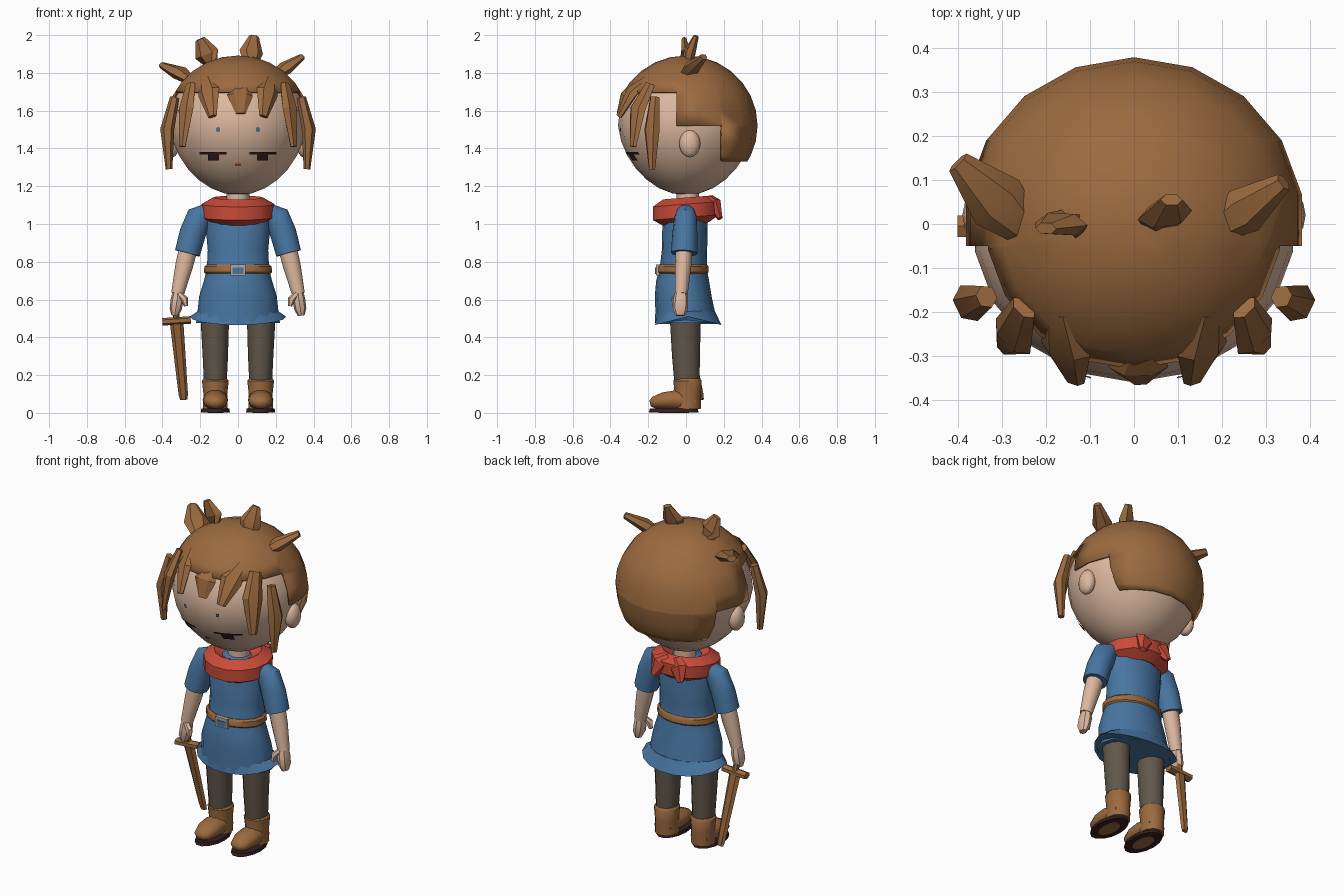
import bpy, bmesh, math
from mathutils import Vector

cube = bpy.data.objects.get("Cube")
if cube:
    bpy.data.objects.remove(cube, do_unlink=True)


def material(name, *rgb):
    m = bpy.data.materials.new(name)
    m.use_nodes = True
    m.diffuse_color = (*rgb, 1)
    bsdf = next(n for n in m.node_tree.nodes if n.type == 'BSDF_PRINCIPLED')
    bsdf.inputs["Base Color"].default_value = (*rgb, 1)
    bsdf.inputs["Roughness"].default_value = 0.9
    return m


BROWN = material("chestnut brown", .33, .145, .05)
SKIN = material("skin", .72, .48, .35)
BLUE = material("tunic blue", .065, .18, .36)
RED = material("scarf red", .58, .07, .04)
GREY = material("trouser grey", .12, .095, .07)
DARK = material("dark maroon", .035, .014, .016)
METAL = material("buckle grey", .45, .40, .36)


def finish(name, bm, mat, angle=40):
    bmesh.ops.recalc_face_normals(bm, faces=bm.faces[:])
    mesh = bpy.data.meshes.new(name)
    bm.to_mesh(mesh)
    bm.free()
    obj = bpy.data.objects.new(name, mesh)
    bpy.context.collection.objects.link(obj)
    mesh.materials.append(mat)
    bpy.ops.object.select_all(action='DESELECT')
    obj.select_set(True)
    bpy.context.view_layer.objects.active = obj
    if angle:
        bpy.ops.object.shade_smooth_by_angle(angle=math.radians(angle))
    return obj


def tube(name, stations, mat, sides=12, ref=(0, 1, 0), level=False, angle=40, drop=None):
    """Loft of ellipses; a station is x, y, z, width radius, depth radius (depth follows ref)."""
    bm = bmesh.new()
    pts = [Vector(s[:3]) for s in stations]
    rings = []
    for i, s in enumerate(stations):
        d = pts[min(i + 1, len(pts) - 1)] - pts[max(i - 1, 0)]
        d = Vector((0, 0, 1)) if level else d.normalized()
        v = Vector(ref)
        v = (v - d * v.dot(d)).normalized()
        u = d.cross(v)
        ring = []
        for k in range(sides):
            t = math.tau * k / sides
            p = pts[i] + u * s[3] * math.cos(t) + v * s[4] * math.sin(t)
            if drop and i == 0:
                p.z -= drop * abs(math.sin(t))
            ring.append(bm.verts.new(p))
        rings.append(ring)
    for a, b in zip(rings, rings[1:]):
        for k in range(sides):
            n = (k + 1) % sides
            bm.faces.new((a[k], a[n], b[n], b[k]))
    bm.faces.new(rings[0])
    bm.faces.new(rings[-1])
    return finish(name, bm, mat, angle)


def ball(name, loc, size, mat, seg=12, rings=8):
    bm = bmesh.new()
    bmesh.ops.create_uvsphere(bm, u_segments=seg, v_segments=rings, radius=1)
    for v in bm.verts:
        v.co = Vector([c * s + o for c, s, o in zip(v.co, size, loc)])
    return finish(name, bm, mat, 60)


def box(name, loc, size, mat):
    bm = bmesh.new()
    bmesh.ops.create_cube(bm, size=1)
    for v in bm.verts:
        v.co = Vector([c * s + o for c, s, o in zip(v.co, size, loc)])
    return finish(name, bm, mat, 0)


# Head with a slightly narrowed chin
HEAD = Vector((0, 0, 1.52))
R = .367
head = ball("head", HEAD, (R, .36, R), SKIN, 18, 14)
for v in head.data.vertices:
    if v.co.z < HEAD.z:
        f = 1 - .1 * (HEAD.z - v.co.z) / R
        v.co.x *= f
        v.co.y *= f
tube("neck", [(0, .01, 1.02, .06, .06), (0, .01, 1.2, .06, .06)], SKIN)

# Hair cap: a sphere cut along a stepped hairline
bm = bmesh.new()
bmesh.ops.create_uvsphere(bm, u_segments=18, v_segments=14, radius=1)
for v in bm.verts:
    v.co = Vector((v.co.x * .388, v.co.y * .379, v.co.z * .372)) + HEAD
for axis, at in ((1, -.05), (1, .19), (2, 1.70), (2, 1.52), (2, 1.33)):
    co, no = Vector(), Vector()
    co[axis], no[axis] = at, 1
    bmesh.ops.bisect_plane(bm, geom=bm.verts[:] + bm.edges[:] + bm.faces[:], plane_co=co, plane_no=no)
gone = []
for f in bm.faces:
    c = f.calc_center_median()
    line = 1.70 if c.y < -.05 else 1.52 if c.y < .19 else 1.33
    if c.z < line:
        gone.append(f)
bmesh.ops.delete(bm, geom=gone, context='FACES')
cap = finish("hair_cap", bm, BROWN, 50)
solid = cap.modifiers.new("thickness", 'SOLIDIFY')
solid.thickness = .012


# Hair locks: tapered six-sided strands
def lock(name, start, mid, tip, w, t, ref=None):
    ref = ref or Vector(mid) - HEAD
    tube(name, [(*start, w * .6, t * .7), (*mid, w, t), (*tip, w * .4, t * .5)], BROWN, 6, ref, angle=30)


lock("crown_spike_right", (-.25, -.01, 1.76), (-.31, .05, 1.80), (-.40, .14, 1.84), .07, .035, (0, 0, 1))
lock("crown_spike_mid_right", (-.13, 0, 1.82), (-.165, 0, 1.90), (-.20, -.01, 1.98), .065, .028)
lock("crown_spike_mid_left", (.065, .0, 1.84), (.07, .02, 1.91), (.085, .055, 1.995), .064, .03)
lock("crown_spike_left", (.19, -.01, 1.78), (.25, .03, 1.825), (.34, .095, 1.885), .055, .035, (0, 0, 1))
lock("fringe_centre", (.02, -.27, 1.74), (.01, -.325, 1.68), (.015, -.355, 1.585), .068, .025)
for side, s in (("left", 1), ("right", -1)):
    lock("fringe_inner_" + side, (s * .17, -.20, 1.765), (s * .155, -.285, 1.70), (s * .135, -.355, 1.57), .062, .026)
    lock("fringe_outer_" + side, (s * .25, -.19, 1.74), (s * .275, -.255, 1.61), (s * .295, -.28, 1.41), .056, .028)
    lock("side_lock_" + side, (s * .335, -.165, 1.67), (s * .375, -.18, 1.50), (s * .365, -.18, 1.29), .045, .035)
    ball("ear_" + side, (s * .35, .02, 1.425), (.04, .056, .073), SKIN)


# Painted face details follow the head's front surface
def face_plate(name, x0, x1, z0, z1, mat, lift=.005):
    bm = bmesh.new()
    cols = []
    for i in range(7):
        x = x0 + (x1 - x0) * i / 6
        col = []
        for j in range(4):
            z = z0 + (z1 - z0) * j / 3
            f = 1 - .1 * max(HEAD.z - z, 0) / R
            left = 1 - ((z - HEAD.z) / R) ** 2 - (x / (R * f)) ** 2
            col.append(bm.verts.new((x, -.36 * f * math.sqrt(left) - lift, z)))
        cols.append(col)
    for a, b in zip(cols, cols[1:]):
        for j in range(3):
            bm.faces.new((a[j], b[j], b[j + 1], a[j + 1]))
    finish(name, bm, mat)


for side, s in (("left", 1), ("right", -1)):
    face_plate("lash_" + side, s * .06, s * .205, 1.368, 1.38, DARK)
    face_plate("eye_" + side, s * .10, s * .16, 1.335, 1.369, DARK)
    face_plate("eye_glint_" + side, s * .098, s * .115, 1.49, 1.51, BLUE)
face_plate("mouth", -.014, .014, 1.307, 1.321, RED)

# Scarf: chunky tilted ring with folds at the back
bm = bmesh.new()
loops = []
for i in range(14):
    t = math.tau * i / 14
    loop = []
    for j in range(6):
        p = math.tau * (j + .5) / 6
        r = .133 + .07 * math.cos(p)
        y = r * .93 * math.sin(t)
        loop.append(bm.verts.new((r * math.cos(t), y, 1.07 + .07 * math.sin(p) + .08 * y)))
    loops.append(loop)
for i in range(14):
    a, b = loops[i], loops[(i + 1) % 14]
    for j in range(6):
        k = (j + 1) % 6
        bm.faces.new((a[j], b[j], b[k], a[k]))
finish("scarf", bm, RED, 35)
for side, s in (("left", 1), ("right", -1)):
    tube("scarf_fold_" + side, [(s * .03, .12, 1.13, .03, .03), (s * .06, .155, 1.1, .06, .035),
                                (s * .09, .18, 1.03, .02, .015)], RED, 6, angle=25)

# Tunic and flared hem
tube("tunic", [(0, .0, .475, .222, .165), (0, -.005, .54, .214, .157), (0, -.015, .62, .205, .15),
               (0, -.018, .70, .18, .14), (0, -.015, .76, .165, .125), (0, -.008, .86, .16, .12),
               (0, -.005, 1.0, .172, .12), (0, 0, 1.08, .17, .10), (0, 0, 1.11, .12, .08)],
     BLUE, 16, level=True, angle=50)
tube("tunic_hem", [(0, .012, .51, .255, .178), (0, 0, .54, .21, .155)], BLUE, 18, level=True, drop=.045)

# Belt and buckle
tube("belt", [(0, -.016, .735, .17, .128), (0, -.016, .745, .18, .136), (0, -.016, .775, .178, .135),
              (0, -.016, .785, .166, .126)], BROWN, 16, level=True)
box("buckle", (0, -.15, .757), (.078, .02, .058), METAL)
box("buckle_inset", (0, -.16, .752), (.06, .006, .034), BLUE)

for side, s in (("left", 1), ("right", -1)):
    # Arms
    tube("sleeve_" + side, [(s * .15, 0, 1.075, .04, .045), (s * .205, -.002, 1.035, .07, .06),
                            (s * .24, -.006, .95, .07, .066), (s * .268, -.01, .845, .067, .07)], BLUE)
    tube("forearm_" + side, [(s * .255, -.01, .90, .05, .045), (s * .285, -.015, .78, .047, .043),
                             (s * .32, -.025, .63, .034, .034)], SKIN)
    tube("hand_" + side, [(s * .318, -.025, .65, .025, .03), (s * .322, -.028, .60, .034, .04),
                          (s * .33, -.03, .55, .032, .04), (s * .335, -.03, .515, .018, .025)], SKIN, 8)
    tube("thumb_" + side, [(s * .31, -.045, .63, .015, .015), (s * .282, -.06, .60, .02, .02),
                           (s * .275, -.06, .565, .011, .012)], SKIN, 6)
    # Legs, boots and soles
    x = s * .12
    tube("trouser_" + side, [(x, .005, .15, .06, .066), (x, 0, .30, .067, .074), (x * 1.03, -.005, .56, .078, .084)],
         GREY, level=True)
    tube("boot_shaft_" + side, [(x, .008, .02, .066, .07), (x, .01, .10, .063, .07), (x, .008, .17, .071, .075),
                                (x, .008, .182, .062, .066)], BROWN, level=True)
    tube("boot_toe_" + side, [(x, .05, .06, .055, .045), (x, -.05, .068, .068, .055), (x, -.12, .065, .066, .046),
                              (x, -.17, .055, .05, .033), (x, -.19, .05, .025, .018)], BROWN, 10, (0, 0, 1), angle=60)
    tube("sole_" + side, [(x, -.065, .003, .077, .135), (x, -.065, .022, .074, .13)], DARK, 14, level=True)
    tube("sole_patch_" + side, [(x, -.065, 0, .042, .08), (x, -.065, .004, .042, .08)], BROWN, 12, level=True)

# Wooden sword held in the right hand
tube("sword_grip", [(-.331, -.02, .58, .018, .018), (-.325, 0, .48, .018, .018)], BROWN, 8)
tube("sword_guard", [(-.40, -.005, .482, .02, .028), (-.25, -.005, .492, .02, .028)], BROWN, 6, angle=20)
tube("sword_blade", [(-.325, 0, .48, .036, .017), (-.29, .08, .10, .025, .014), (-.287, .086, .07, .02, .01)],
     BROWN, 6, angle=20)
